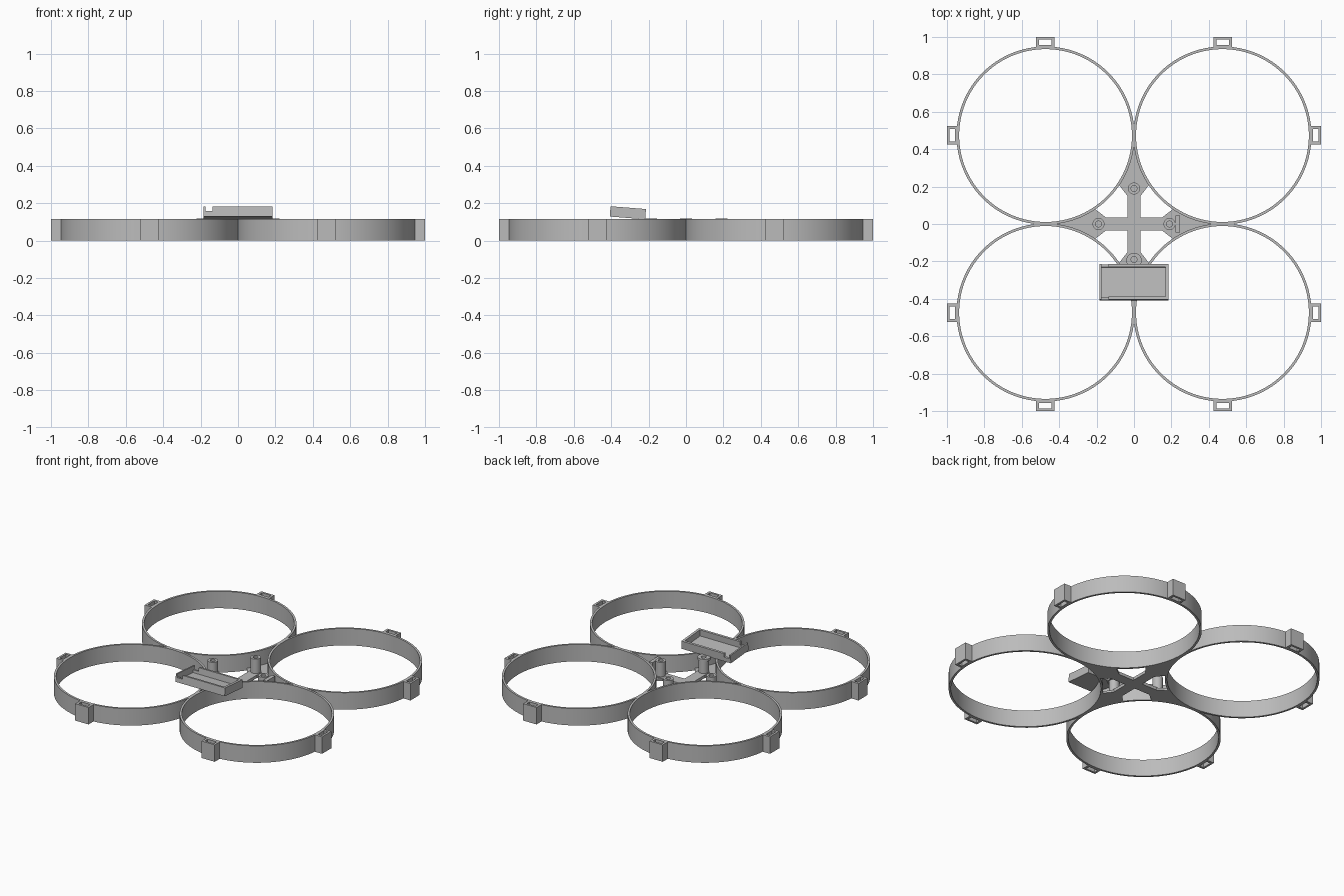
import bpy, bmesh, math
from math import cos, sin, pi
from mathutils import Matrix, Vector

if "Cube" in bpy.data.objects:
    bpy.data.objects.remove(bpy.data.objects["Cube"])

grey = bpy.data.materials.new("plain_grey")
grey.use_nodes = True
grey.diffuse_color = (0.5, 0.5, 0.5, 1)
grey.node_tree.nodes["Principled BSDF"].inputs["Base Color"].default_value = (0.5, 0.5, 0.5, 1)

HEIGHT = 0.115      # guard height
CENTRE = 0.473      # guard centre offset
OUTER, INNER = 0.476, 0.462
PLATE = 0.014       # floor web thickness


def circle(x, y, r, n):
    return [(x + r * cos(2 * pi * i / n), y + r * sin(2 * pi * i / n)) for i in range(n)]


def rect(x0, x1, y0, y1):
    return [(x0, y0), (x1, y0), (x1, y1), (x0, y1)]


def prism(name, loop, z0, z1, hole=None, turn=0, smooth=False):
    """Extrude an outline from z0 to z1, optionally with a matching inner loop."""
    bm = bmesh.new()
    n = len(loop)

    def layer(points, z):
        return [bm.verts.new((x, y, z)) for x, y in points]

    low, high = layer(loop, z0), layer(loop, z1)
    if hole:
        hole_low, hole_high = layer(hole, z0), layer(hole, z1)
    else:
        bm.faces.new(low[::-1])
        bm.faces.new(high)
    for i in range(n):
        j = (i + 1) % n
        bm.faces.new((low[i], low[j], high[j], high[i]))
        if hole:
            bm.faces.new((hole_low[j], hole_low[i], hole_high[i], hole_high[j]))
            bm.faces.new((high[i], high[j], hole_high[j], hole_high[i]))
            bm.faces.new((low[j], low[i], hole_low[i], hole_low[j]))
    bmesh.ops.recalc_face_normals(bm, faces=bm.faces)
    bm.transform(Matrix.Rotation(turn, 4, "Z"))
    mesh = bpy.data.meshes.new(name)
    bm.to_mesh(mesh)
    bm.free()
    mesh.materials.append(grey)
    obj = bpy.data.objects.new(name, mesh)
    bpy.context.collection.objects.link(obj)
    if smooth:
        bpy.ops.object.select_all(action="DESELECT")
        obj.select_set(True)
        bpy.context.view_layer.objects.active = obj
        bpy.ops.object.shade_smooth_by_angle(angle=math.radians(30))
    return obj


# Four round propeller guards, each with two hollow square sockets
for sx, fore in ((1, "right"), (-1, "left")):
    for sy in (1, -1):
        side = ("left" if sx > 0 else "right") + ("_rear" if sy > 0 else "_front")
        cx, cy = sx * CENTRE, sy * CENTRE
        prism("guard_ring_" + side, circle(cx, cy, OUTER, 96), 0, HEIGHT,
              circle(cx, cy, INNER, 96), smooth=True)

for k in range(4):
    for s in (-1, 1):
        y = s * 0.475
        prism(f"socket_{k}_{'a' if s < 0 else 'b'}",
              rect(0.945, 1.0, y - 0.05, y + 0.05), 0, HEIGHT,
              rect(0.957, 0.986, y - 0.034, y + 0.034), turn=k * pi / 2)

# Floor webs that fill the cusps between neighbouring guards
start = math.atan2(0.08 - CENTRE, 0.21 - CENTRE)
arc = []
for i in range(17):
    a = start + (-pi / 2 - start) * i / 16
    arc.append((CENTRE + 0.47 * cos(a), CENTRE + 0.47 * sin(a)))
half = [(0.15, 0.035)] + arc
web = [(x, -y) for x, y in half] + half[::-1]

for k in range(4):
    turn = k * pi / 2
    prism(f"floor_web_{k}", web, 0, PLATE, turn=turn)
    # Hollow standoff post at the end of each arm
    prism(f"post_{k}", circle(0.19, 0, 0.032, 32), 0, HEIGHT + 0.003,
          circle(0.19, 0, 0.016, 32), turn=turn, smooth=True)

# Crossed arms
arm = 0.036
cross = []
for k in range(4):
    c, s = cos(k * pi / 2), sin(k * pi / 2)
    for x, y in ((arm, -arm), (0.2, -arm), (0.2, arm)):
        cross.append((x * c - y * s, x * s + y * c))
prism("crossed_arms", cross, 0, PLATE + 0.006)

# Upright tab beside the left post
prism("upright_tab", rect(0.222, 0.247, -0.045, 0.045), 0, HEIGHT - 0.005)

# Tilted open tray on the front post
prism("tray_mount", circle(0, -0.195, 0.041, 32), HEIGHT - 0.012, HEIGHT + 0.004,
      circle(0, -0.19, 0.016, 32), smooth=True)

tray_parts = [
    ("tray_floor", rect(-0.185, 0.185, -0.095, 0.095), 0, 0.012),
    ("tray_end_wall_left", rect(0.168, 0.185, -0.095, 0.095), 0.012, 0.055),
    ("tray_end_lip_right", rect(-0.185, -0.175, -0.095, 0.095), 0.012, 0.055),
]
for s in (-1, 1):
    y0, y1 = sorted((s * 0.08, s * 0.095))
    tag = "front" if s < 0 else "rear"
    tray_parts.append(("tray_wall_" + tag, rect(-0.135, 0.168, y0, y1), 0.012, 0.055))
    tray_parts.append(("tray_low_wall_" + tag, rect(-0.175, -0.135, y0, y1), 0.012, 0.03))

tilt = Matrix.Translation(Vector((0, -0.313, 0.121))) @ Matrix.Rotation(math.radians(-4.5), 4, "X")
for name, loop, z0, z1 in tray_parts:
    prism(name, loop, z0, z1).data.transform(tilt)
